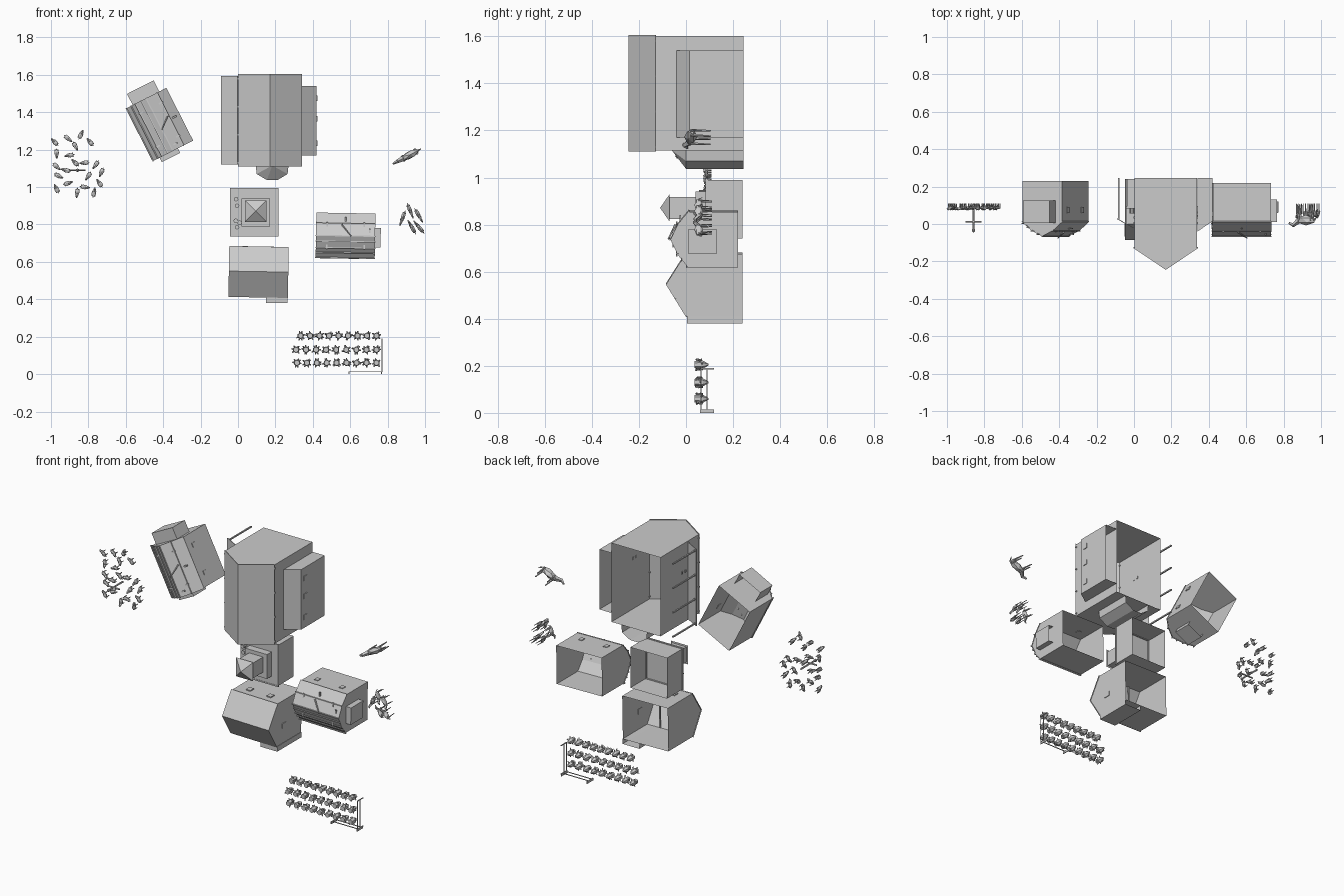
import bpy, bmesh, math, random
from mathutils import Matrix, Vector

if "Cube" in bpy.data.objects:
    bpy.data.objects.remove(bpy.data.objects["Cube"])

random.seed(4)
# The settlement lies on its back: local (a, c, h) -> world x, z, -y
def frame(cx=0, cz=0, deg=0):
    return (Matrix.Translation((cx, 0, cz)) @ Matrix.Rotation(math.pi / 2, 4, 'X')
            @ Matrix.Rotation(math.radians(deg), 4, 'Z'))

def finish(name, bm, f, thick=0):
    me = bpy.data.meshes.new(name)
    bm.to_mesh(me)
    bm.free()
    ob = bpy.data.objects.new(name, me)
    ob.matrix_world = f
    bpy.context.collection.objects.link(ob)
    if thick:
        s = ob.modifiers.new("thickness", 'SOLIDIFY')
        s.thickness = thick
    return ob

def box(bm, a0, a1, c0, c1, h0, h1, floor=True):
    m = (Matrix.Translation(((a0 + a1) / 2, (c0 + c1) / 2, (h0 + h1) / 2))
         @ Matrix.Diagonal((a1 - a0, c1 - c0, h1 - h0, 1)))
    vs = bmesh.ops.create_cube(bm, size=1, matrix=m)['verts']
    if not floor:
        fs = [p for p in bm.faces if all(v in vs for v in p.verts)
              and all(abs(v.co.z - h0) < 1e-5 for v in p.verts)]
        bmesh.ops.delete(bm, geom=fs, context='FACES_ONLY')

def boxes(name, f, items, floor=True):
    bm = bmesh.new()
    for i in items:
        box(bm, *i, floor=floor)
    return finish(name, bm, f)

def rod(bm, p, q, r1, r2, n=5):
    p, q = Vector(p), Vector(q)
    d = q - p
    m = Matrix.Translation((p + q) / 2) @ d.to_track_quat('Z', 'Y').to_matrix().to_4x4()
    bmesh.ops.create_cone(bm, cap_ends=True, segments=n, radius1=r1, radius2=r2,
                          depth=d.length, matrix=m)

def blob(bm, p, size, sub=1):
    bmesh.ops.create_icosphere(bm, subdivisions=sub, radius=1,
                               matrix=Matrix.Translation(p) @ Matrix.Diagonal((*size, 1)))

def sheet(name, f, profile, a0, a1, thick=0.004):
    # bent sheet: (c, h) profile swept along a
    bm = bmesh.new()
    e = [[bm.verts.new((a, c, h)) for c, h in profile] for a in (a0, a1)]
    for i in range(len(profile) - 1):
        bm.faces.new((e[0][i], e[0][i + 1], e[1][i + 1], e[1][i]))
    bmesh.ops.recalc_face_normals(bm, faces=bm.faces)
    return finish(name, bm, f, thick)

def house(name, f, roof, half_len, base, wall_in=0.004, over=0.004):
    # open-bottomed walls following the roof profile, plus a thin roof
    k = 1 - wall_in / abs(roof[0][0])
    prof = [(roof[0][0] * k, base)] + [(c * k, h) for c, h in roof] + [(roof[-1][0] * k, base)]
    bm = bmesh.new()
    e = [[bm.verts.new((a, c, h)) for c, h in prof] for a in (-half_len, half_len)]
    bm.faces.new(e[0])
    bm.faces.new(e[1][::-1])
    for i in (0, len(prof) - 2):
        bm.faces.new((e[0][i], e[0][i + 1], e[1][i + 1], e[1][i]))
    finish(name + "_walls", bm, f)
    sheet(name + "_roof", f, roof, -half_len - over, half_len + over)

# Great barn, ridge along z
B = frame(0.17, 1.358, 90)
house("barn", B, [(-0.171, 0.13), (0, 0.245), (0.171, 0.13)], 0.243, -0.245)
W = frame()
bm = bmesh.new()
for x in (0.002, 0.338):
    for z in (1.13, 1.28, 1.43, 1.58):
        box(bm, x - 0.005, x + 0.005, z - 0.004, z + 0.004, 0.122, 0.13)
    for s in range(2):
        box(bm, x - 0.004, x + 0.004, 1.42, 1.435, -0.01 - s * .03, 0.0 - s * .03)
finish("barn_rafter_ends", bm, W)

# Side annex with a lean-to roof
bm = bmesh.new()
e = [[bm.verts.new((x, z, h)) for x, h in ((0.34, -0.245), (0.34, 0.04), (0.42, -0.015), (0.42, -0.245))]
     for z in (1.17, 1.54)]
bm.faces.new(e[0])
bm.faces.new(e[1][::-1])
for i in (1, 2):
    bm.faces.new((e[0][i], e[0][i + 1], e[1][i + 1], e[1][i]))
finish("annex", bm, W)
boxes("annex_windows", W, [(0.417, 0.424, z, z + 0.03, -0.07, -0.04) for z in (1.22, 1.35, 1.46)])

# Porch on the other side
sheet("porch_roof", frame(0, 1.36, 90), [(0.0, 0.02), (0.09, -0.03)], -0.24, 0.235)
boxes("porch_posts", W, [(-0.085, -0.077, z, z + 0.008, -0.245, -0.025) for z in (1.13, 1.28, 1.43, 1.58)])

# Polygonal bay at the barn's end
bm = bmesh.new()
pl = [(0.095, 1.115), (0.1, 1.07), (0.155, 1.037), (0.21, 1.037), (0.265, 1.07), (0.27, 1.115)]
lo = [bm.verts.new((x, z, -0.245)) for x, z in pl]
hi = [bm.verts.new((x, z, 0.0)) for x, z in pl]
top = bm.verts.new((0.183, 1.115, 0.06))
for i in range(5):
    bm.faces.new((lo[i], lo[i + 1], hi[i + 1], hi[i]))
    bm.faces.new((hi[i], hi[i + 1], top))
finish("bay", bm, W)

# Square block with plinth, tower and pyramid roof
boxes("block", W, [(-0.038, 0.212, 0.74, 0.99, -0.24, -0.085)], floor=False)
boxes("block_trim", W, [(-0.042, 0.216, z, z + 0.008, -0.093, -0.083) for z in (0.735, 0.987)]
      + [(x, x + 0.008, 0.735, 0.995, -0.093, -0.083) for x in (-0.042, 0.208)])
boxes("plinth", W, [(0.02, 0.17, 0.79, 0.94, -0.085, -0.04)], floor=False)
boxes("tower", W, [(0.047, 0.143, 0.824, 0.918, -0.04, 0.07)], floor=False)
bm = bmesh.new()
bmesh.ops.create_cone(bm, cap_ends=True, segments=4, radius1=0.082, radius2=0, depth=0.04,
                      matrix=Matrix.Translation((0.095, 0.871, 0.09)) @ Matrix.Rotation(math.pi / 4, 4, 'Z'))
finish("tower_roof", bm, W)
bm = bmesh.new()
for x, z in ((-0.01, 0.935), (-0.005, 0.9), (-0.012, 0.82), (0.008, 0.81), (-0.005, 0.785)):
    rod(bm, (x, z, -0.085), (x, z, -0.055), 0.012, 0.012, 8)
finish("barrels", bm, W)

# Cottage, ridge along x, with a low porch
C = frame(0.11, 0.548, -1)
house("cottage", C, [(-0.138, 0.0), (0, 0.085), (0.134, 0.0)], 0.155, -0.24)
boxes("cottage_porch", W, [(0.15, 0.265, 0.38, 0.412, -0.24, -0.005)], floor=False)
boxes("cottage_windows", C, [(a, a + 0.03, 0.13, 0.136, -0.08, -0.045) for a in (-0.09, 0.05)]
      + [(0.153, 0.159, -0.04, -0.01, -0.09, -0.05)])
boxes("cottage_beams", C, [(a, a + 0.008, -0.13, 0.13, -0.01, -0.002) for a in (-0.07, 0.06)])

# Two matching longhouses with battened roofs and end lean-tos
def longhouse(name, f, ext, base):
    roof = [(-0.122, -0.012), (-0.065, 0.035), (0, 0.066), (0.065, 0.035), (0.122, -0.012)]
    house(name, f, roof, 0.155, base, over=0.003)
    bm = bmesh.new()
    for c, h in ((-0.118, -0.006), (-0.09, 0.016), (-0.065, 0.036), (-0.03, 0.053),
                 (0, 0.065), (0.065, 0.036)):
        box(bm, -0.16, 0.16, c - 0.003, c + 0.003, h, h + 0.005)
    for a, c in ((-0.1, 0.06), (0.1, 0.06), (-0.1, -0.06), (0.1, -0.06), (0, 0.09), (0.13, 0.03)):
        h = 0.066 - abs(c) * 0.5
        box(bm, a - 0.004, a + 0.004, c - 0.012, c + 0.012, h, h + 0.007)
    rod(bm, (-0.02, 0.06, 0.045), (0.03, 0.0, 0.075), 0.005, 0.003)
    finish(name + "_battens", bm, f)
    boxes(name + "_lean_tos", f, ext, floor=False)
    boxes(name + "_windows", f, [(a, a + 0.025, 0.116, 0.122, -0.09, -0.06) for a in (-0.1, 0.07)])

longhouse("right_longhouse", frame(0.575, 0.739, -1),
          [(0.155, 0.188, -0.06, 0.045, -0.13, -0.01)], -0.22)
longhouse("left_longhouse", frame(-0.42, 1.334, -63),
          [(-0.225, -0.155, -0.08, 0.08, -0.125, -0.005), (0.155, 0.185, -0.08, 0.03, -0.13, -0.01)], -0.23)

# Crop rows: ruffled plants tapering toward the ground
bm = bmesh.new()
for z, x0 in ((0.205, 0.335), (0.13, 0.31), (0.06, 0.315)):
    n = 9
    for i in range(n):
        x = x0 + (0.74 - x0) * i / (n - 1)
        rod(bm, (x, z, -0.095), (x, z, -0.07), 0.004, 0.018, 6)
        rod(bm, (x, z, -0.07), (x, z, -0.037), 0.018, 0.015, 6)
        for k in range(7):
            t = k * math.tau / 7 + random.random()
            rod(bm, (x, z, -0.065), (x + 0.025 * math.cos(t), z + 0.025 * math.sin(t),
                                     -0.04 - 0.03 * random.random()), 0.008, 0.003, 4)
finish("crop_rows", bm, W)

# Corner fence
boxes("fence", W, [(0.768, 0.772, 0.012, 0.19, h, h + 0.004) for h in (-0.092, -0.066)]
      + [(0.768, 0.772, z, z + 0.005, -0.12, -0.062) for z in (0.01, 0.185)]
      + [(0.59, 0.772, 0.01, 0.014, h, h + 0.004) for h in (-0.105, -0.075)]
      + [(x, x + 0.005, 0.0, 0.015, -0.12, -0.06) for x in (0.59, 0.765)])

# Animals: head toward -a
def animal(name, f, s, fat, ground, back):
    H = back - ground
    bm = bmesh.new()
    mid = back - H * 0.25
    blob(bm, (0.1 * s, 0, mid), (0.36 * s, fat, H * 0.25))
    rod(bm, (-0.15 * s, 0, mid), (-0.38 * s, 0, back), fat * 0.75, fat * 0.45)
    rod(bm, (-0.33 * s, 0, back), (-0.52 * s, 0, back - H * 0.12), fat * 0.5, fat * 0.25)
    rod(bm, (0.42 * s, 0, mid), (0.5 * s, 0, mid - H * 0.2), fat * 0.2, fat * 0.1)
    for a in (-0.13, 0.33):
        for c in (-1, 1):
            rod(bm, (a * s, c * fat * 0.55, mid), (a * s - 0.04 * s, c * fat * 0.6, ground),
                fat * 0.28, fat * 0.15)
    finish(name, bm, f)

animal("large_animal", frame(0.905, 1.165, 28), 0.165, 0.022, -0.105, 0.008)
for i, (x, z, d) in enumerate(((0.88, 0.835, 70), (0.92, 0.875, 112), (0.965, 0.85, 120),
                               (0.93, 0.785, -60), (0.968, 0.785, -50))):
    animal(f"grazing_animal_{i + 1}", frame(x, z, d), 0.085, 0.012, -0.11, -0.035)

# Flock of small flat-bodied animals
spots = [(-.98, 1.24), (-.97, 1.18), (-.91, 1.26), (-.84, 1.28), (-.79, 1.24), (-.87, 1.22),
         (-.97, 1.11), (-.96, 1.06), (-.9, 1.17), (-.87, 1.13), (-.82, 1.13), (-.92, 1.09),
         (-.76, 1.12), (-.8, 1.06), (-.74, 1.02), (-.97, .99), (-.86, .97), (-.91, 1.02),
         (-.82, 1.0), (-.77, .97), (-.73, 1.08)]
for i, (x, z) in enumerate(spots):
    animal(f"flock_animal_{i + 1}", frame(x, z, random.uniform(0, 360)), 0.052, 0.014, -0.109, -0.079)

# Scarecrow among the flock
bm = bmesh.new()
rod(bm, (-0.858, 1.09, -0.105), (-0.858, 1.09, 0.03), 0.006, 0.005)
rod(bm, (-0.9, 1.09, -0.012), (-0.816, 1.09, -0.012), 0.005, 0.005)
blob(bm, (-0.858, 1.09, 0.034), (0.01, 0.01, 0.012))
finish("scarecrow", bm, W)
